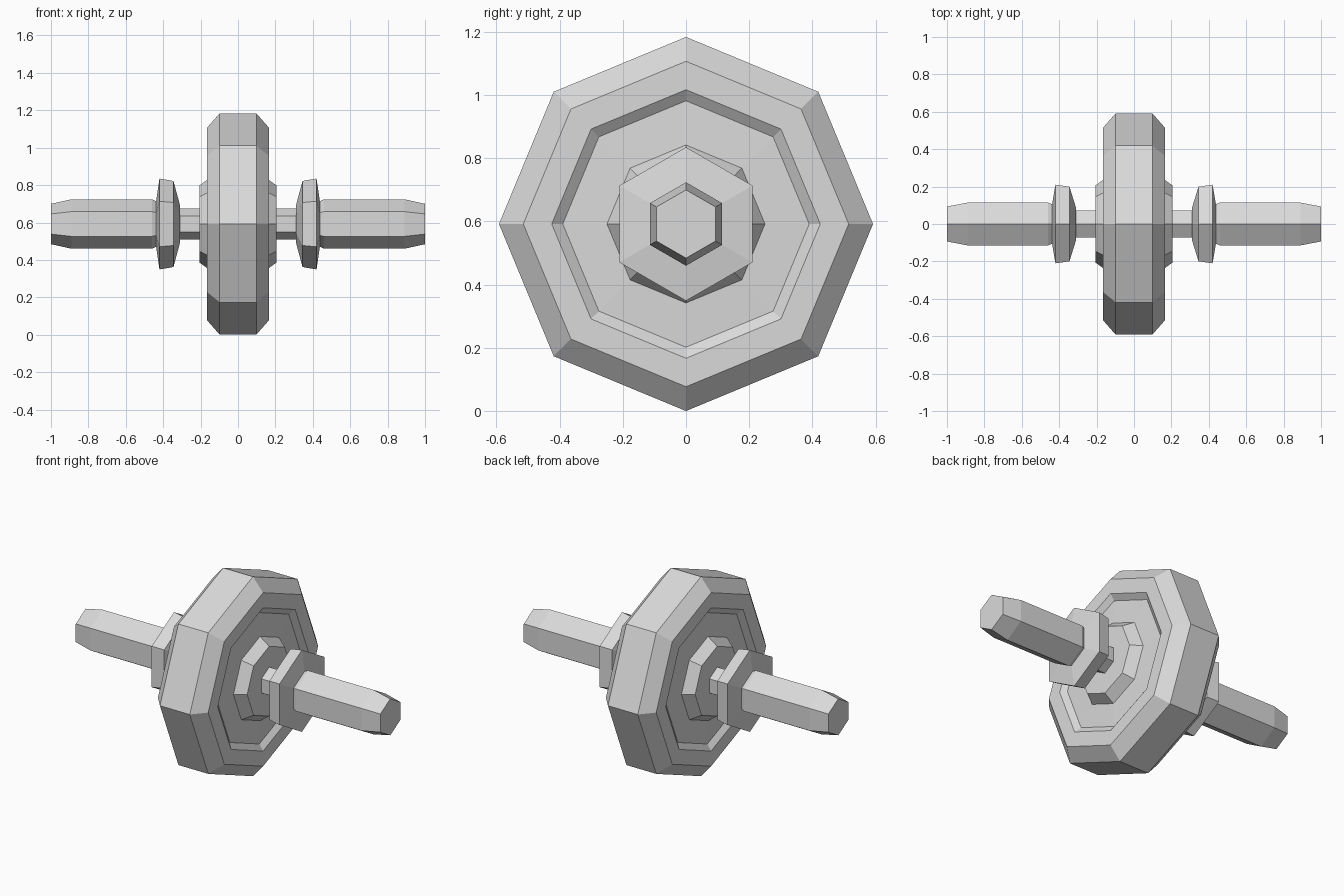
import bpy
import bmesh
from math import sin, cos, tau

default_cube = bpy.data.objects.get("Cube")
if default_cube:
    bpy.data.objects.remove(default_cube, do_unlink=True)

CENTRE = 0.592

grey = bpy.data.materials.new("light grey")
grey.use_nodes = True
colour = (0.7, 0.7, 0.7, 1)
grey.diffuse_color = colour
grey.node_tree.nodes["Principled BSDF"].inputs["Base Color"].default_value = colour


def lathe(name, sides, profile):
    """Closed faceted solid around the x axis from (x, radius) stations."""
    bm = bmesh.new()
    rings = []
    for x, r in profile:
        rings.append([bm.verts.new((x, r * sin(tau * i / sides), CENTRE + r * cos(tau * i / sides)))
                      for i in range(sides)])
    for a, b in zip(rings, rings[1:]):
        for i in range(sides):
            j = (i + 1) % sides
            bm.faces.new((a[i], a[j], b[j], b[i]))
    bm.faces.new(rings[0])
    bm.faces.new(rings[-1])
    bmesh.ops.recalc_face_normals(bm, faces=bm.faces)
    mesh = bpy.data.meshes.new(name)
    bm.to_mesh(mesh)
    bm.free()
    mesh.materials.append(grey)
    obj = bpy.data.objects.new(name, mesh)
    bpy.context.collection.objects.link(obj)
    return obj


# Octagonal wheel: hub, recessed ring, rim and bevelled tread
half = [(0.205, 0.207), (0.145, 0.25), (0.14, 0.39), (0.165, 0.425),
        (0.165, 0.515), (0.098, 0.592)]
lathe("wheel", 8, [(-x, r) for x, r in half] + half[::-1])

# Hexagonal axle through the wheel
lathe("axle", 6, [(-0.33, 0.084), (0.33, 0.084)])

# Flange and tapered grip on each side
flange = [(0.31, 0.1), (0.345, 0.23), (0.42, 0.243), (0.438, 0.12)]
grip = [(0.43, 0.118), (0.46, 0.132), (0.89, 0.132), (1.0, 0.108)]
for side, s in (("left", 1), ("right", -1)):
    lathe(side + "_flange", 6, [(s * x, r) for x, r in flange])
    lathe(side + "_grip", 6, [(s * x, r) for x, r in grip])
